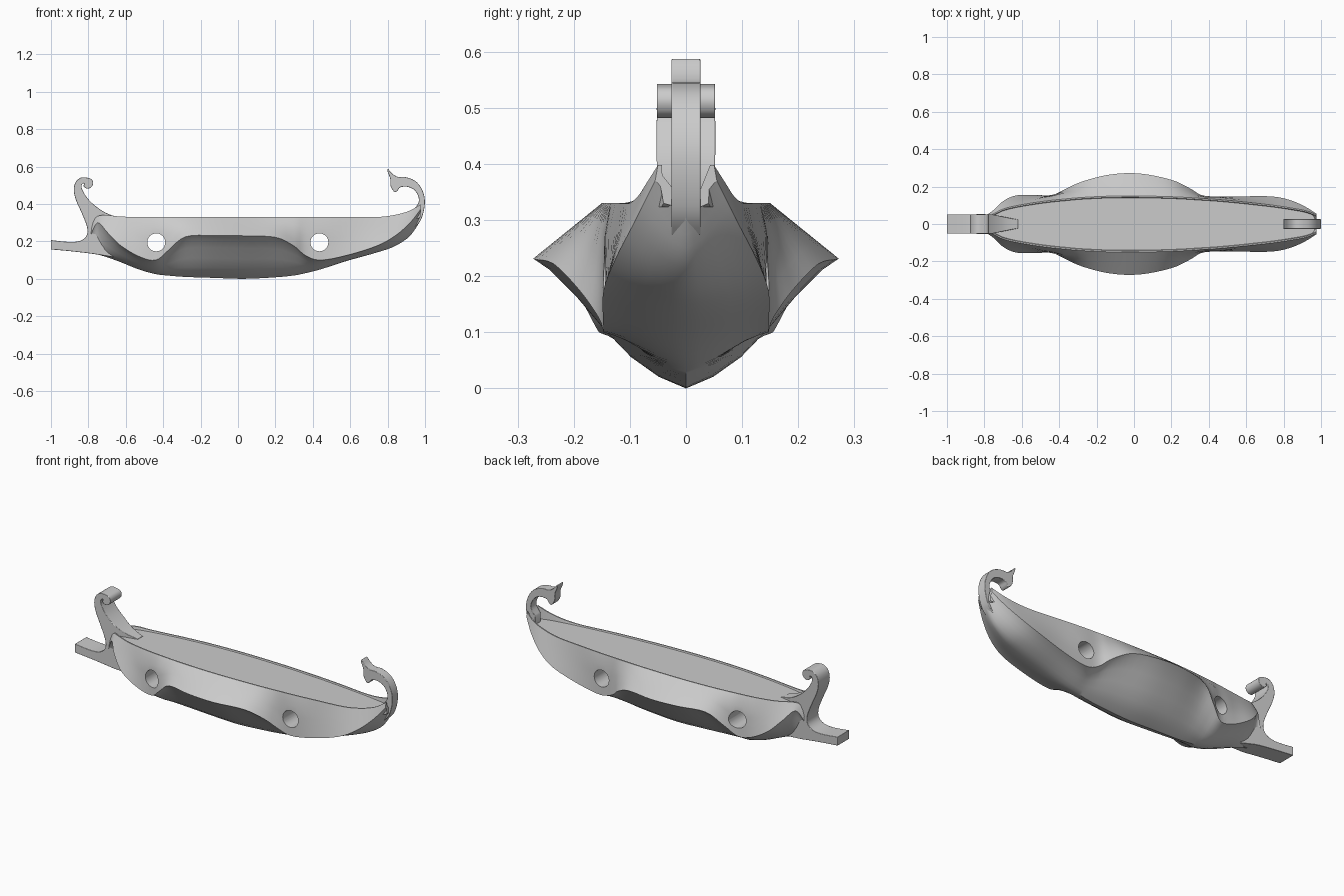
import bpy, bmesh, math
from mathutils import Vector

if "Cube" in bpy.data.objects:
    bpy.data.objects.remove(bpy.data.objects["Cube"])

# hull stations: x, keel z, chine y, chine z, rail y, rail z
STATIONS = [
    (-0.79, 0.14, 0.048, 0.23, 0.035, 0.30),
    (-0.75, 0.13, 0.075, 0.30, 0.055, 0.335),
    (-0.70, 0.115, 0.122, 0.25, 0.080, 0.34),
    (-0.63, 0.09, 0.153, 0.18, 0.098, 0.333),
    (-0.53, 0.05, 0.155, 0.12, 0.115, 0.33),
    (-0.44, 0.025, 0.155, 0.10, 0.127, 0.33),
    (-0.37, 0.017, 0.185, 0.155, 0.134, 0.33),
    (-0.28, 0.01, 0.226, 0.225, 0.142, 0.33),
    (-0.13, 0.005, 0.264, 0.232, 0.149, 0.33),
    (0.03, 0.0, 0.270, 0.23, 0.150, 0.33),
    (0.20, 0.008, 0.236, 0.222, 0.146, 0.33),
    (0.30, 0.018, 0.190, 0.175, 0.141, 0.33),
    (0.36, 0.03, 0.155, 0.125, 0.137, 0.33),
    (0.44, 0.05, 0.147, 0.10, 0.132, 0.33),
    (0.58, 0.095, 0.148, 0.125, 0.119, 0.33),
    (0.74, 0.14, 0.147, 0.175, 0.101, 0.33),
    (0.84, 0.175, 0.126, 0.23, 0.086, 0.342),
    (0.92, 0.23, 0.090, 0.30, 0.071, 0.365),
    (0.975, 0.31, 0.055, 0.37, 0.050, 0.398),
]
SUB = 4


def spline(p, closed=False, n=4):
    """Catmull-Rom resampling of a list of tuples."""
    out, m = [], len(p)
    for i in range(m if closed else m - 1):
        ids = [i - 1, i, i + 1, i + 2]
        ids = [k % m if closed else min(max(k, 0), m - 1) for k in ids]
        a, b, c, d = (p[k] for k in ids)
        for s in range(n):
            t = s / n
            out.append(tuple(0.5 * (2 * q + (r - o) * t + (2 * o - 5 * q + 4 * r - w) * t * t
                                    + (3 * q - o - 3 * r + w) * t ** 3)
                             for o, q, r, w in zip(a, b, c, d)))
    if not closed:
        out.append(tuple(p[-1]))
    return out


def finish(bm, name):
    bmesh.ops.recalc_face_normals(bm, faces=bm.faces)
    me = bpy.data.meshes.new(name)
    bm.to_mesh(me)
    bm.free()
    ob = bpy.data.objects.new(name, me)
    bpy.context.collection.objects.link(ob)
    return ob


def activate(ob):
    bpy.ops.object.select_all(action='DESELECT')
    ob.select_set(True)
    bpy.context.view_layer.objects.active = ob


def smooth(ob, deg=32):
    activate(ob)
    bpy.ops.object.shade_smooth_by_angle(angle=math.radians(deg))


def section(x, zk, yc, zc, yd, zd):
    """Closed hull cross-section: keel, bilge, chine, side, rail, deck."""
    g = math.exp(-((abs(x) - 0.435) / 0.09) ** 2)     # flat pad round each port
    deck = min(zd - 0.006, max(0.323, zk + 0.02))
    def low(a, b):
        return (yc * a, zk + (zc - zk) * b)
    def side(t):
        return (yc + (yd - yc) * t * (1 - 0.75 * g), zc + (zd - zc) * t)
    half = [low(0.18, 0.09), low(0.36, 0.24), low(0.54, 0.46), low(0.72, 0.71), low(0.9, 0.92),
            (yc, zc), side(0.25), side(0.5), side(0.75),
            (yd, zd), (yd - 0.007, zd), (yd - 0.010, deck)]
    ring = [(0, zk)] + half + [(0, deck)] + [(-y, z) for y, z in reversed(half)]
    return [Vector((x, y, z)) for y, z in ring]


# hull
bm = bmesh.new()
rings = [[bm.verts.new(v) for v in section(*s)] for s in spline(STATIONS, n=SUB)]
for a, b in zip(rings, rings[1:]):
    for i in range(len(a)):
        j = (i + 1) % len(a)
        bm.faces.new((a[i], a[j], b[j], b[i]))
bm.faces.new(rings[0])
bm.faces.new(rings[-1])
hull = finish(bm, "hull")

# two round ports right through the hull
for x in (-0.437, 0.435):
    bpy.ops.mesh.primitive_cylinder_add(vertices=32, radius=0.048, depth=0.9,
                                        location=(x, 0, 0.195), rotation=(math.pi / 2, 0, 0))
    cutter = bpy.context.object
    cutter.hide_render = True
    activate(hull)
    mod = hull.modifiers.new("port", 'BOOLEAN')
    mod.operation = 'DIFFERENCE'
    mod.solver = 'EXACT'
    mod.object = cutter
    bpy.ops.object.modifier_apply(modifier=mod.name)
    bpy.data.objects.remove(cutter)
smooth(hull)


def plate(name, outline, half_width, bevel):
    """Side outline (x, z) extruded evenly across y with softened edges."""
    bm = bmesh.new()
    face = bm.faces.new([bm.verts.new((x, -half_width, z)) for x, z in outline])
    ext = bmesh.ops.extrude_face_region(bm, geom=[face])
    bmesh.ops.translate(bm, vec=(0, 2 * half_width, 0),
                        verts=[v for v in ext['geom'] if isinstance(v, bmesh.types.BMVert)])
    ob = finish(bm, name)
    if bevel:
        mod = ob.modifiers.new("soft_edges", 'BEVEL')
        mod.width = bevel
        mod.segments = 2
        mod.limit_method = 'ANGLE'
        mod.angle_limit = math.radians(60)
    smooth(ob, 40)
    return ob


# bow ram and scrolled stem post
ram_lower = spline([(-1.0, 0.157), (-0.90, 0.148), (-0.78, 0.134), (-0.66, 0.115)])
stem_back = spline([(-0.62, 0.325), (-0.69, 0.345), (-0.75, 0.38), (-0.80, 0.425), (-0.832, 0.475),
                    (-0.835, 0.503), (-0.822, 0.51), (-0.825, 0.495), (-0.808, 0.482),
                    (-0.784, 0.490), (-0.774, 0.512), (-0.784, 0.533), (-0.81, 0.541),
                    (-0.84, 0.541), (-0.868, 0.518), (-0.878, 0.475), (-0.866, 0.42),
                    (-0.835, 0.35), (-0.808, 0.28), (-0.808, 0.235), (-0.835, 0.207),
                    (-0.88, 0.197), (-0.94, 0.20), (-1.0, 0.207)])
stem = plate("ram_and_stem", ram_lower + stem_back, 0.052, 0.008)
# narrow the root so that it stays inside the hull
for v in stem.data.vertices:
    if v.co.x > -0.76 and v.co.z < 0.42:
        v.co.y *= max(0.45, 1 - (v.co.x + 0.76) * 4)

# curled stern ornament
horn = spline([(0.94, 0.27), (0.975, 0.31), (0.995, 0.37), (0.998, 0.43), (0.98, 0.485),
               (0.945, 0.525), (0.895, 0.544), (0.855, 0.545), (0.825, 0.562), (0.802, 0.587),
               (0.800, 0.572), (0.814, 0.535), (0.816, 0.495), (0.836, 0.465), (0.852, 0.47),
               (0.868, 0.489), (0.905, 0.492), (0.94, 0.477), (0.962, 0.445), (0.966, 0.41),
               (0.94, 0.37)])
plate("stern_ornament", horn, 0.026, 0.007)
